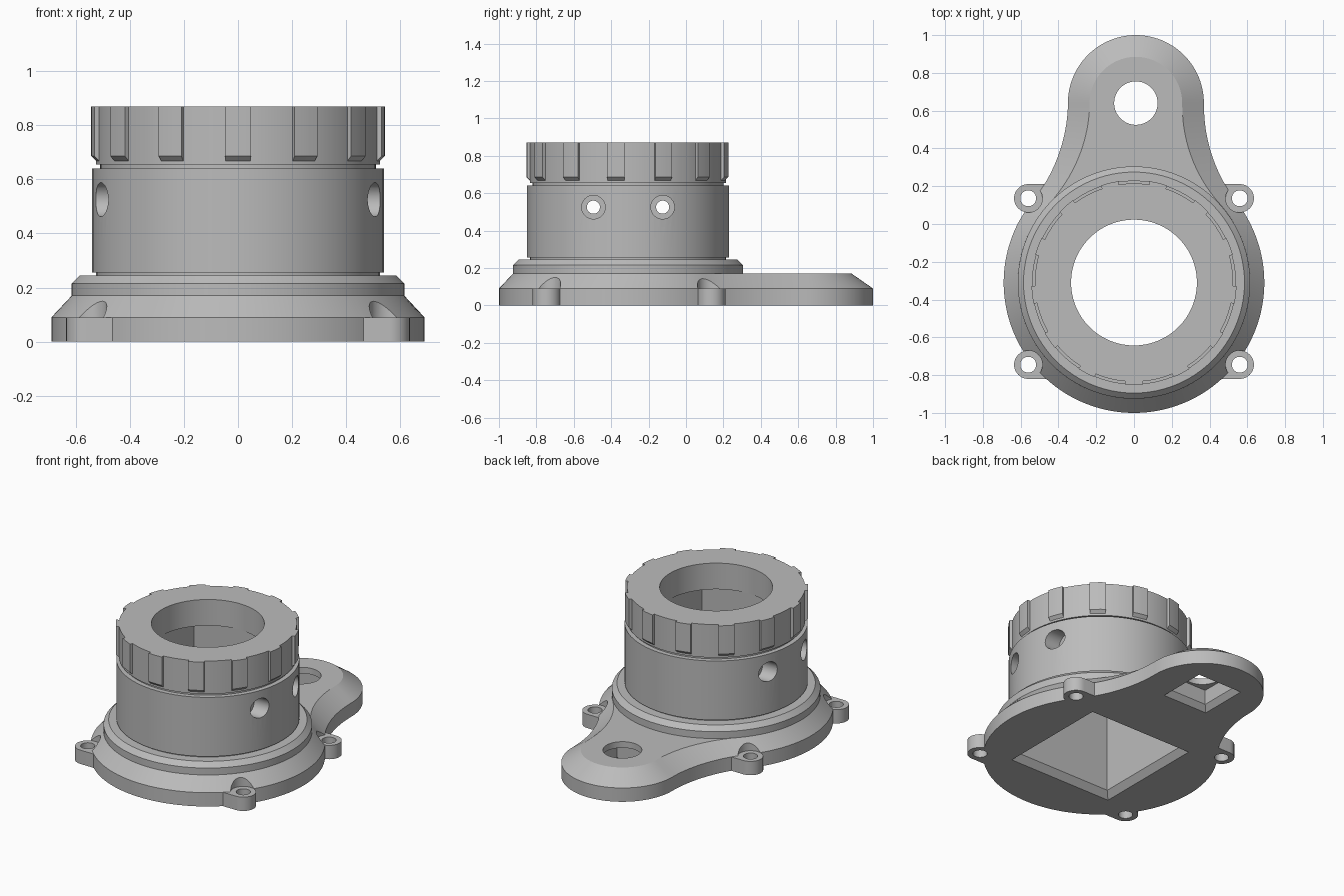
import bpy, bmesh, math
from math import sin, cos, pi

cube = bpy.data.objects.get("Cube")
if cube:
    bpy.data.objects.remove(cube, do_unlink=True)

CY = -0.31            # centre of the round housing
TAB = (0.01, 0.64)    # centre of the side tab

grey = bpy.data.materials.new("plain_grey")
grey.use_nodes = True
grey.diffuse_color = (0.5, 0.5, 0.5, 1)
grey.node_tree.nodes["Principled BSDF"].inputs["Base Color"].default_value = (0.5, 0.5, 0.5, 1)


def finish(name, bm):
    bmesh.ops.recalc_face_normals(bm, faces=bm.faces)
    me = bpy.data.meshes.new(name)
    bm.to_mesh(me)
    bm.free()
    me.materials.append(grey)
    ob = bpy.data.objects.new(name, me)
    bpy.context.collection.objects.link(ob)
    return ob


def add_loft(bm, sections):
    """Skin a stack of (outline, z) sections and cap both ends."""
    loops = [[bm.verts.new((x, y, z)) for x, y in pts] for pts, z in sections]
    n = len(loops[0])
    for low, high in zip(loops, loops[1:]):
        for i in range(n):
            j = (i + 1) % n
            bm.faces.new((low[i], low[j], high[j], high[i]))
    bm.faces.new(loops[0][::-1])
    bm.faces.new(loops[-1])


def loft(name, sections):
    bm = bmesh.new()
    add_loft(bm, sections)
    return finish(name, bm)


def arc(cx, cy, r, a0, a1, n):
    return [(cx + r * cos(a0 + (a1 - a0) * i / n), cy + r * sin(a0 + (a1 - a0) * i / n))
            for i in range(n)]


def circle(cx, cy, r, n=96):
    return arc(cx, cy, r, 0, 2 * pi, n)


def square(cx, cy, h):
    return [(cx - h, cy - h), (cx + h, cy - h), (cx + h, cy + h), (cx - h, cy + h)]


def cylinder(name, cx, cy, r, z0, z1, n=96):
    return loft(name, [(circle(cx, cy, r, n), z0), (circle(cx, cy, r, n), z1)])


def cylinder_x(name, y, z, r, x0, x1):
    ob = cylinder(name, 0, 0, r, x0, x1, 40)
    for v in ob.data.vertices:
        a, b, c = v.co
        v.co = (c, y + a, z + b)
    return ob


def boolean(target, tool, op="DIFFERENCE", keep=False):
    mod = target.modifiers.new("cut", "BOOLEAN")
    mod.operation, mod.object, mod.solver = op, tool, "EXACT"
    bpy.context.view_layer.objects.active = target
    bpy.ops.object.modifier_apply(modifier=mod.name)
    if not keep:
        bpy.data.objects.remove(tool, do_unlink=True)


def plate_outline(rm, rt):
    """Housing circle flowing into the tab circle through tangent fillets."""
    h = TAB[1] - CY
    R = (rt * rt + h * h - rm * rm) / (2 * (rm - rt))
    a = math.atan2(h, rt + R)
    pts = arc(0, CY, rm, pi - a, 2 * pi + a, 96)
    pts += arc(rt + R, TAB[1], R, pi + a, pi, 20)
    pts += arc(0, TAB[1], rt, 0, pi, 48)
    pts += arc(-rt - R, TAB[1], R, 0, -a, 20)
    return [(x + TAB[0] * max(0, min(1, y / 0.6)), y) for x, y in pts]


# Base plate with a sloped rim
base = loft("base_plate", [(plate_outline(0.69, 0.36), 0),
                           (plate_outline(0.69, 0.36), 0.09),
                           (plate_outline(0.615, 0.245), 0.17)])

# Four screw ears with clearance for the screw heads
for sx in (-1, 1):
    for y in (0.136, -0.745):
        x, r = 0.56 * sx, 0.075
        boolean(base, cylinder("head_clearance", x, y, r, 0.09, 0.3, 48))
        ear = arc(0, y, r, -pi / 2, pi / 2, 24) + [(0, y + r), (-0.14, y + r), (-0.14, y - r)]
        ear = [((0.56 + px) * sx, py) for px, py in ear]
        boolean(base, loft("ear", [(ear, 0), (ear, 0.09)]), "UNION")
        boolean(base, cylinder("screw_hole", x, y, 0.042, -0.1, 0.3, 32))

# Tab opening: square recess below, round hole above
boolean(base, loft("tab_recess", [(square(*TAB, 0.16), -0.1), (square(*TAB, 0.16), 0),
                                  (square(*TAB, 0.132), 0.035), (square(*TAB, 0.132), 0.13)]))
boolean(base, cylinder("tab_hole", *TAB, 0.115, 0.1, 0.3, 64))

# Collar and housing barrel with grooves
profile = [(0.615, 0.17), (0.615, 0.215), (0.585, 0.245), (0.525, 0.245), (0.525, 0.255),
           (0.54, 0.255), (0.54, 0.64), (0.51, 0.64), (0.51, 0.655)]
barrel = loft("housing_barrel", [(circle(0, CY, r), z) for r, z in profile])

# Grip ring with thirteen raised ribs
ring = cylinder("grip_ring", 0, CY, 0.525, 0.655, 0.87, 104)
bm = bmesh.new()
for k in range(13):
    mid, half = -pi / 2 + 2 * pi * k / 13, 0.0875

    def rib(r):
        outer = [(r * cos(mid + half * t), CY + r * sin(mid + half * t)) for t in (-1, -.33, .33, 1)]
        inner = [(0.5 * cos(mid + half * t), CY + 0.5 * sin(mid + half * t)) for t in (1, -1)]
        return outer + inner
    add_loft(bm, [(rib(0.525), 0.668), (rib(0.543), 0.686), (rib(0.543), 0.87)])
boolean(ring, finish("ribs", bm), "UNION")

# Square cavity with a chamfered mouth, and the round top opening
cavity = loft("cavity_cutter", [(square(0, CY, 0.37), -0.1), (square(0, CY, 0.37), 0),
                                (square(0, CY, 0.336), 0.04), (square(0, CY, 0.336), 0.70)])
for part in (base, barrel, ring):
    boolean(part, cavity, keep=True)
bpy.data.objects.remove(cavity, do_unlink=True)
boolean(ring, cylinder("top_opening", 0, CY, 0.333, 0.6, 1.0))

# Counterbored cross holes through both sides of the barrel
for dy in (-0.185, 0.185):
    boolean(barrel, cylinder_x("cross_hole", CY + dy, 0.525, 0.035, -0.8, 0.8))
    for x0, x1 in ((-0.8, -0.42), (0.42, 0.8)):
        boolean(barrel, cylinder_x("counterbore", CY + dy, 0.525, 0.063, x0, x1))

# Smooth round walls, keep edges crisp
bpy.ops.object.select_all(action="DESELECT")
for part in (base, barrel, ring):
    part.select_set(True)
bpy.context.view_layer.objects.active = base
bpy.ops.object.shade_smooth_by_angle(angle=math.radians(25))
